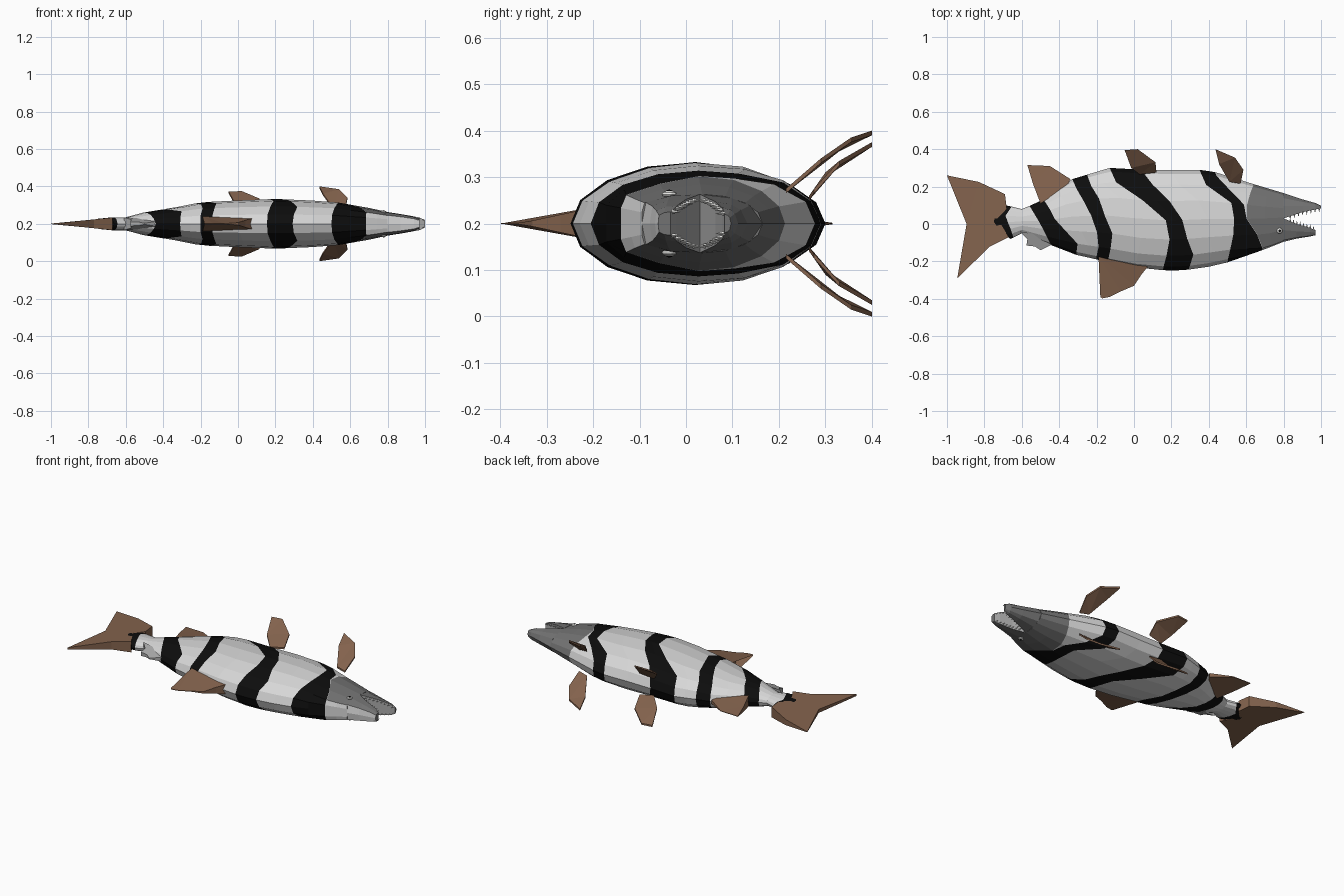
import bpy, bmesh, math
from mathutils import Vector, Matrix

if "Cube" in bpy.data.objects:
    bpy.data.objects.remove(bpy.data.objects["Cube"])

ZC = 0.2  # the fish lies on its side, symmetric about this height


def material(name, rgb):
    m = bpy.data.materials.new(name)
    m.diffuse_color = (*rgb, 1)
    m.use_nodes = True
    m.node_tree.nodes["Principled BSDF"].inputs["Base Color"].default_value = m.diffuse_color
    return m


LIGHT = material("pale grey", (0.68, 0.68, 0.68))
BLACK = material("black", (0.004, 0.004, 0.004))
HEAD = material("dark grey", (0.17, 0.17, 0.17))
FIN = material("fin brown", (0.23, 0.125, 0.075))
MID = material("mid grey", (0.4, 0.4, 0.4))
WHITE = material("white", (0.85, 0.85, 0.83))


def interp(pts):
    """Piecewise linear function through (input, output) points."""
    pts = sorted(pts)

    def f(v):
        if v <= pts[0][0]:
            return pts[0][1]
        for (a, p), (b, q) in zip(pts, pts[1:]):
            if v <= b:
                return p + (q - p) * (v - a) / (b - a)
        return pts[-1][1]
    return f


def finish(bm, name, mats):
    bmesh.ops.recalc_face_normals(bm, faces=bm.faces)
    me = bpy.data.meshes.new(name)
    bm.to_mesh(me)
    bm.free()
    for m in mats:
        me.materials.append(m)
    ob = bpy.data.objects.new(name, me)
    bpy.context.collection.objects.link(ob)
    return ob


# Body outline: belly side (+y), back side (-y), half thickness
belly = interp([(-.68, .10), (-.6, .08), (-.5, .12), (-.33, .24), (-.13, .30), (.1, .287),
                (.35, .29), (.45, .275), (.6, .225), (.8, .165)])
back = interp([(-.66, -.08), (-.6, -.05), (-.45, -.11), (-.33, -.16), (-.13, -.205), (.05, -.24),
               (.2, -.25), (.35, -.24), (.5, -.205), (.7, -.135), (.8, -.095)])
half = interp([(-.8, .022), (-.66, .036), (-.6, .035), (-.5, .062), (-.35, .085), (-.2, .115),
               (0, .125), (.2, .133), (.5, .12), (.7, .085), (.8, .063)])
flat = interp([(.5, 1), (.7, .74)])  # the back of the head is flattened

# Stripe edges as x over y; the body rings follow them
tail_l = interp([(.1, -.69), (.03, -.76), (-.02, -.73), (-.08, -.66)])
tail_r = interp([(.1, -.65), (.04, -.69), (-.01, -.665), (-.07, -.645)])
b_l = interp([(.1, -.56), (0, -.5), (-.1, -.45), (-.15, -.41)])
b_r = interp([(.14, -.49), (.08, -.45), (0, -.41), (-.09, -.3), (-.17, -.31)])
c_l = interp([(.24, -.33), (.15, -.29), (.08, -.235), (0, -.22), (-.08, -.18), (-.17, -.2)])
c_r = interp([(.26, -.25), (.18, -.22), (.1, -.16), (.01, -.155), (-.06, -.11), (-.2, -.14)])
d_l = interp([(.3, -.13), (.2, -.085), (.14, .03), (.06, .13), (0, .19), (-.11, .19), (-.24, .155)])
d_r = interp([(.3, .03), (.21, .1), (.155, .14), (.09, .24), (-.08, .285), (-.14, .325), (-.25, .29)])
e_l = interp([(.29, .35), (.2, .39), (.1, .54), (-.07, .53), (-.2, .5)])
e_r = interp([(.285, .43), (.21, .46), (.155, .58), (.05, .595), (-.03, .62), (-.08, .69), (-.14, .685)])
head_l = interp([(.225, .645), (.155, .618), (.1, .604), (.05, .597), (-.03, .622), (-.08, .692), (-.14, .687)])


def mix(f, g, k=.5):
    return lambda y: f(y) * (1 - k) + g(y) * k


# (ring, material index of the band after it)
rings = [(tail_l, 1), (tail_r, 0), (lambda y: -.6, 0), (b_l, 1), (b_r, 0), (mix(b_r, c_l), 0),
         (c_l, 1), (c_r, 0), (mix(c_r, d_l), 0), (d_l, 1), (mix(d_l, d_r), 1), (d_r, 0),
         (mix(d_r, e_l), 0), (e_l, 1), (mix(e_l, e_r), 1), (e_r, 0), (head_l, 2),
         (mix(head_l, lambda y: .8), 2), (lambda y: .8, 2)]
N = 16


def ring_point(f, t):
    x = f(0)
    for _ in range(60):
        c, r = (belly(x) + back(x)) / 2, (belly(x) - back(x)) / 2
        k = flat(x)
        u = math.cos(t)
        u = u if u > 0 else max(u, -k) / k
        y = c + r * u
        x += .4 * (f(y) - x)
    return Vector((x, y, ZC + half(x) * math.sin(t)))


bm = bmesh.new()
loops = [[bm.verts.new(ring_point(f, 2 * math.pi * i / N)) for i in range(N)] for f, _ in rings]
for k in range(len(rings) - 1):
    for i in range(N):
        j = (i + 1) % N
        face = bm.faces.new((loops[k][i], loops[k][j], loops[k + 1][j], loops[k + 1][i]))
        m = rings[k][1]
        if m == 2 and math.cos(2 * math.pi * (i + .5) / N) < -.7:
            m = 0  # pale top of the head
        face.material_index = m
bm.faces.new(loops[0]).material_index = 1
bm.faces.new(loops[-1]).material_index = 2
finish(bm, "body", [LIGHT, BLACK, HEAD])


# Jaws: half sections (x, inner y, outer y, half width) lofted to the tip
def jaw(name, stations, prof, pale_back):
    bm = bmesh.new()
    prof = prof + [(-w, h) for w, h in reversed(prof[:-1])]
    ls = [[bm.verts.new((x, yi + (yo - yi) * h, ZC + w * s)) for s, h in prof]
          for x, yi, yo, w in stations]
    n = len(prof)
    for a, b in zip(ls, ls[1:]):
        for i in range(n):
            j = (i + 1) % n
            face = bm.faces.new((a[i], a[j], b[j], b[i]))
            if i == n - 1:
                face.material_index = 1  # inside of the mouth
            elif pale_back and i in (2, 3):
                face.material_index = 2
    bm.faces.new(ls[0])
    bm.faces.new(ls[-1])
    finish(bm, name, [HEAD, MID, LIGHT])


lower = [(.8, .03, .165, .063), (.9, .063, .132, .047), (.97, .078, .112, .034), (1.0, .083, .097, .02)]
upper = [(.8, .03, -.095, .063), (.87, 0, -.078, .052), (.94, -.02, -.067, .038), (.97, -.033, -.06, .025)]
jaw("lower_jaw", lower, [(1, 0), (.87, .5), (.62, .8), (0, 1)], False)
jaw("upper_jaw", upper, [(1, 0), (.95, .5), (.72, .93), (0, 1)], True)

# Teeth along both jaw edges
bm = bmesh.new()
for st, d in ((lower, -1), (upper, 1)):
    edge = interp([(s[0], s[1]) for s in st])
    wid = interp([(s[0], s[3]) for s in st])
    for i in range(8):
        x = .835 + (st[-1][0] - .845) * i / 7
        for side in (-1, 1):
            L = .022
            mat = Matrix.Translation((x, edge(x) + d * (L / 2 - .003), ZC + side * wid(x) * .86)) \
                @ Matrix.Rotation(-d * math.pi / 2, 4, 'X')
            bmesh.ops.create_cone(bm, cap_ends=True, segments=4, radius1=.005, radius2=0,
                                  depth=L, matrix=mat)
finish(bm, "teeth", [WHITE])


# Eyes
def ball(name, loc, r, mat, zs):
    bm = bmesh.new()
    bmesh.ops.create_uvsphere(bm, u_segments=10, v_segments=6, radius=1,
                              matrix=Matrix.Translation(loc) @ Matrix.Diagonal((r, r, zs, 1)))
    finish(bm, name, [mat])


for s, tag in ((1, "left"), (-1, "right")):
    ball("eye_" + tag, (.778, -.036, ZC + s * .063), .016, WHITE, .008)
    ball("pupil_" + tag, (.779, -.036, ZC + s * .068), .008, BLACK, .005)


# Fins: outline in x, y with a mid height and a half thickness
def fin(name, outline, thick, mat=FIN, height=lambda x, y: ZC):
    bm = bmesh.new()
    lo, hi = [[bm.verts.new((x, y, height(x, y) + s * max(thick(x, y), .0015))) for x, y in outline]
              for s in (-1, 1)]
    faces = [bm.faces.new(lo), bm.faces.new(hi)]
    for i in range(len(outline)):
        j = (i + 1) % len(outline)
        bm.faces.new((lo[i], lo[j], hi[j], hi[i]))
    bmesh.ops.triangulate(bm, faces=faces)
    finish(bm, name, [mat])


fin("tail_fin", [(-1, .26), (-.83, .225), (-.69, .16), (-.68, .08), (-.73, .03), (-.7, -.02),
                 (-.67, -.07), (-.77, -.12), (-.945, -.29), (-.895, 0)],
    lambda x, y: .034 * (x + 1) / .33)
fin("back_fin", [(-.19, -.17), (-.14, -.27), (-.115, -.345), (-.15, -.385), (-.18, -.39), (-.17, -.398),
                 (-.13, -.39), (-.07, -.36), (0, -.33), (.04, -.27), (.08, -.22)],
    lambda x, y: .03 * (y + .36) / .14)
fin("anal_fin", [(-.57, .315), (-.45, .31), (-.34, .24), (-.36, .2), (-.5, .11), (-.54, .215)],
    lambda x, y: .025 * (.31 - y) / .15)
fin("small_back_fin", [(-.61, -.04), (-.57, -.08), (-.575, -.115), (-.53, -.12), (-.5, -.14),
                       (-.42, -.1), (-.5, -.06)],
    lambda x, y: .025 * (y + .15) / .08, MID)

# Paired belly fins, spreading outwards on both sides
front = [(.435, .4), (.54, .355), (.585, .29), (.57, .215), (.51, .225), (.455, .32)]
rear = [(-.05, .395), (.02, .4), (.115, .33), (.12, .275), (.03, .265), (-.015, .3)]
front_z = interp([(.215, .07), (.29, .135), (.355, .18), (.4, .195)])
rear_z = interp([(.265, .055), (.3, .105), (.33, .13), (.4, .17)])
for s, tag in ((1, "left"), (-1, "right")):
    fin("front_fin_" + tag, front, lambda x, y: .005, FIN, lambda x, y, s=s: ZC + s * front_z(y))
    fin("rear_fin_" + tag, rear, lambda x, y: .005, FIN, lambda x, y, s=s: ZC + s * rear_z(y))
